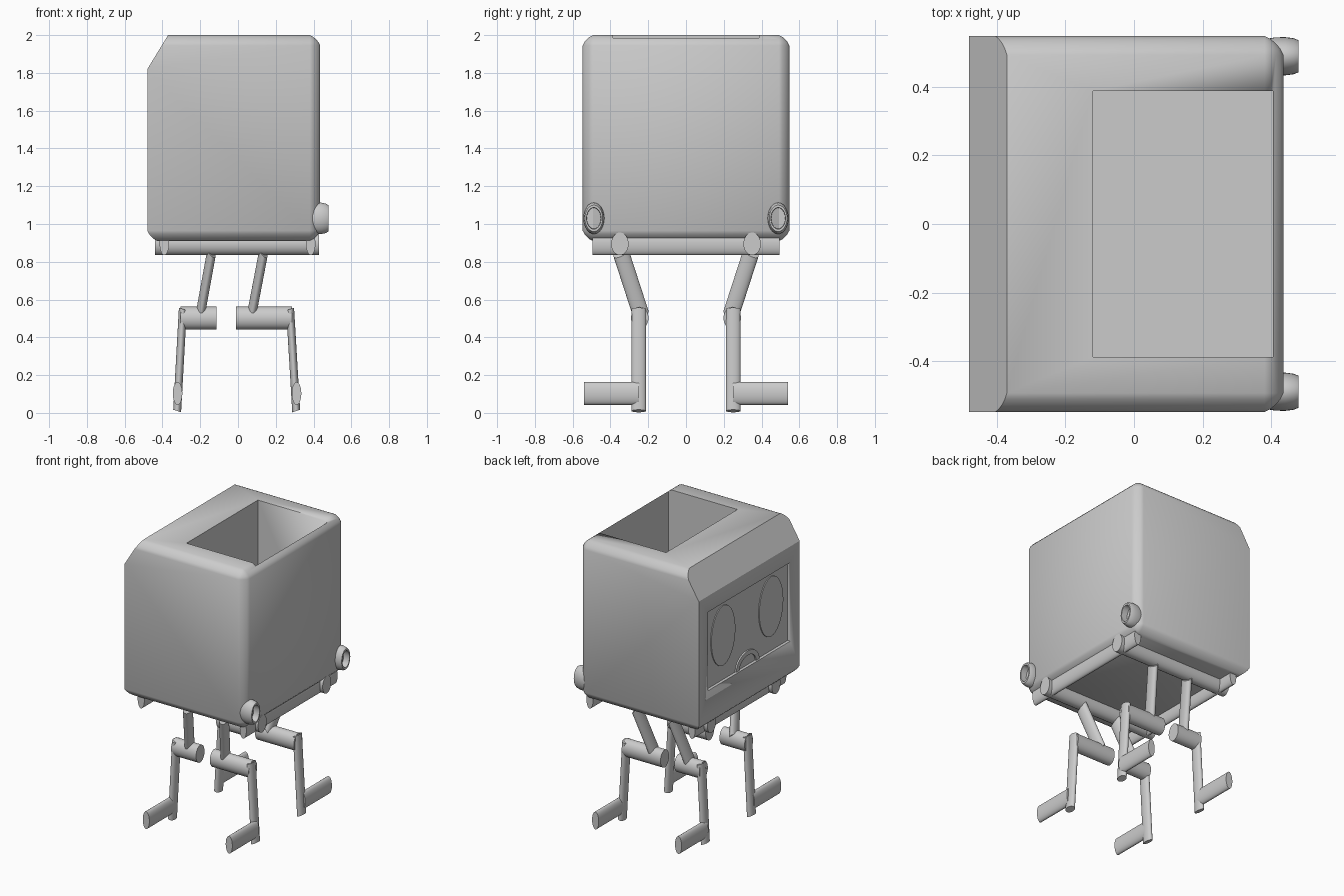
import bpy, bmesh, math
from mathutils import Vector

if "Cube" in bpy.data.objects:
    bpy.data.objects.remove(bpy.data.objects["Cube"])

SQUASH = Vector((0.42, 0.77, 1.0))   # the pipes have an oval, flattened section


def finish(name, bm, angle=30):
    bmesh.ops.recalc_face_normals(bm, faces=bm.faces)
    me = bpy.data.meshes.new(name)
    bm.to_mesh(me)
    bm.free()
    ob = bpy.data.objects.new(name, me)
    bpy.context.collection.objects.link(ob)
    bpy.ops.object.select_all(action='DESELECT')
    ob.select_set(True)
    bpy.context.view_layer.objects.active = ob
    bpy.ops.object.shade_smooth_by_angle(angle=math.radians(angle))
    return ob


def box_bm(lo, hi):
    bm = bmesh.new()
    bmesh.ops.create_cube(bm, size=1)
    for v in bm.verts:
        v.co = Vector([(a + b) / 2 + c * (b - a) for a, b, c in zip(lo, hi, v.co)])
    return bm


def pipe(name, p, q, r=0.06, n=32):
    """Pipe from p to q, squashed along x and y."""
    p = Vector([a / s for a, s in zip(p, SQUASH)])
    q = Vector([a / s for a, s in zip(q, SQUASH)])
    d = q - p
    rot = d.to_track_quat('Z', 'Y')
    bm = bmesh.new()
    bmesh.ops.create_cone(bm, cap_ends=True, segments=n, radius1=r, radius2=r, depth=d.length)
    for v in bm.verts:
        v.co = (rot @ v.co + (p + q) / 2) * 1.0
        v.co = Vector([a * s for a, s in zip(v.co, SQUASH)])
    return finish(name, bm)


def plate(name, outline, x0, x1):
    """Closed (y, z) outline extruded from x0 to x1."""
    bm = bmesh.new()
    face = bm.faces.new([bm.verts.new((x0, y, z)) for y, z in outline])
    new = bmesh.ops.extrude_face_region(bm, geom=[face])['geom']
    bmesh.ops.translate(bm, vec=(x1 - x0, 0, 0),
                        verts=[g for g in new if isinstance(g, bmesh.types.BMVert)])
    return finish(name, bm)


def cut(ob, lo, hi):
    tool = finish("cutter", box_bm(lo, hi))
    tool.hide_render = True
    mod = ob.modifiers.new("cut", 'BOOLEAN')
    mod.operation, mod.solver, mod.object = 'DIFFERENCE', 'EXACT', tool
    bpy.context.view_layer.objects.active = ob
    bpy.ops.object.modifier_apply(modifier=mod.name)
    bpy.data.objects.remove(tool, do_unlink=True)


# Body: softened chamfers everywhere but the face side, which gets one big slope
bm = box_bm((-0.48, -0.547, 0.91), (0.435, 0.547, 2.0))
edges = []
for e in bm.edges:
    on_left = all(v.co.x < 0 for v in e.verts)
    on_bottom = all(v.co.z < 1 for v in e.verts)
    if on_bottom or not on_left:
        edges.append(e)
bmesh.ops.bevel(bm, geom=edges, offset=0.055, offset_type='OFFSET', segments=4,
                profile=0.36, affect='EDGES')
res = bmesh.ops.bisect_plane(bm, geom=bm.verts[:] + bm.edges[:] + bm.faces[:],
                             plane_co=(-0.48, 0, 1.82), plane_no=(-0.18, 0, 0.11),
                             clear_outer=True)
bmesh.ops.edgeloop_fill(bm, edges=[g for g in res['geom_cut']
                                   if isinstance(g, bmesh.types.BMEdge)])
body = finish("body", bm)

# Cargo well in the top and recessed screen on the face side
cut(body, (-0.12, -0.387, 1.0), (0.405, 0.387, 2.1))
cut(body, (-0.55, -0.445, 1.17), (-0.46, 0.445, 1.71))

# Eyes and mouth on the screen
for side, y in (("left", 0.26), ("right", -0.26)):
    ring = [2 * math.pi * i / 40 for i in range(40)]
    plate(side + "_eye", [(y + 0.13 * math.cos(a), 1.475 + 0.205 * math.sin(a)) for a in ring],
          -0.455, -0.466)
arc = [math.pi * i / 20 for i in range(21)]
mouth = [(0.125 * math.cos(a), 1.171 + 0.10 * math.sin(a)) for a in arc]
mouth += [(0.09 * math.cos(a), 1.171 + 0.07 * math.sin(a)) for a in reversed(arc)]
plate("mouth", mouth, -0.455, -0.47)

# Hollow oval lamps at the lower rear corners: (x, radius) profile turned about x
profile = [(0.385, 0.0), (0.385, 0.075), (0.41, 0.082), (0.44, 0.083), (0.465, 0.078),
           (0.478, 0.07), (0.478, 0.057), (0.435, 0.055), (0.435, 0.0)]
for side, sy in (("left", 1), ("right", -1)):
    bm = bmesh.new()
    vs = [bm.verts.new((x, 0, r)) for x, r in profile]
    es = [bm.edges.new(pair) for pair in zip(vs, vs[1:])]
    bmesh.ops.spin(bm, geom=vs + es, cent=(0, 0, 0), axis=(1, 0, 0),
                   angle=2 * math.pi, steps=32)
    bmesh.ops.remove_doubles(bm, verts=bm.verts, dist=0.0005)
    for v in bm.verts:
        v.co = (v.co.x, v.co.y * 0.67 + sy * 0.488, v.co.z + 1.03)
    finish(side + "_lamp", bm, 40)

# Frame pipes under the body
for side, sy in (("front", -1), ("back", 1)):
    pipe(side + "_frame_pipe", (-0.44, sy * 0.35, 0.895), (0.43, sy * 0.35, 0.895))
pipe("left_frame_pipe", (-0.39, -0.495, 0.895), (-0.39, 0.495, 0.895))
pipe("right_frame_pipe", (0.385, -0.495, 0.895), (0.385, 0.495, 0.895))

# Four legs: thigh, knee pipe, shin and foot
#        thigh top, thigh end, knee from, knee to, shin top, shin end
LEGS = {"left": (-0.14, -0.20, -0.305, -0.115, -0.292, -0.322),
        "right": (0.135, 0.072, -0.01, 0.285, 0.276, 0.308)}
for end, sy in (("front", -1), ("back", 1)):
    for side, (ta, tb, ka, kb, sa, sb) in LEGS.items():
        name = f"{end}_{side}_"
        pipe(name + "thigh", (ta, sy * 0.345, 0.85), (tb, sy * 0.238, 0.52), 0.055)
        pipe(name + "knee", (ka, sy * 0.245, 0.502), (kb, sy * 0.245, 0.502))
        pipe(name + "shin", (sa, sy * 0.25, 0.55), (sb, sy * 0.25, 0.01), 0.05)
        pipe(name + "foot", (sb + 0.002, sy * 0.25, 0.103), (sb + 0.002, sy * 0.54, 0.103))
